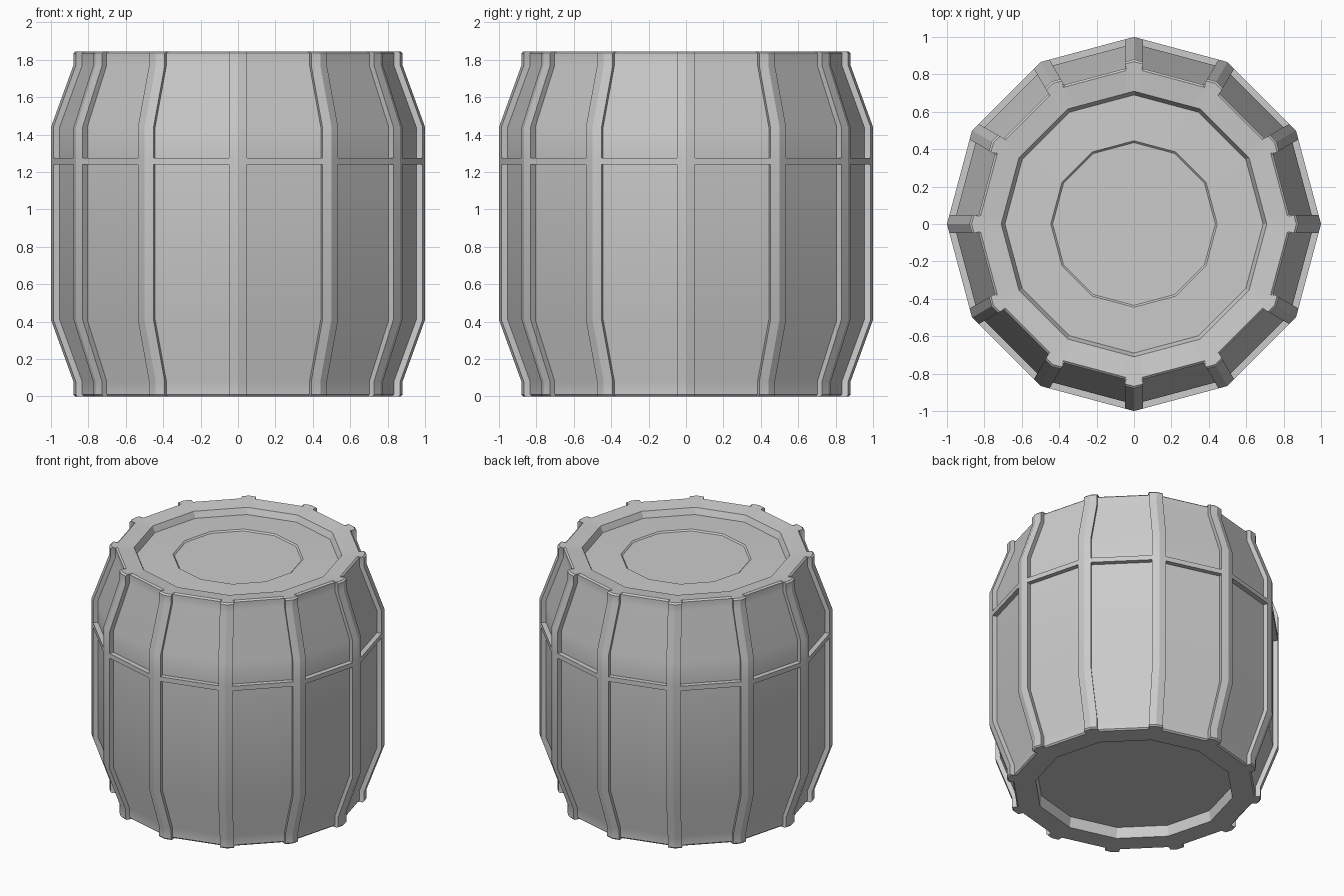
import bpy, bmesh
from math import cos, sin, pi
from mathutils import Vector

if "Cube" in bpy.data.objects:
    bpy.data.objects.remove(bpy.data.objects["Cube"])

SIDES = 12
RIB = 0.05      # half width of a rib, measured along each side
DEEP = 0.035    # how far the stave panels sit behind the ribs


def ring(bm, r, z, recess):
    """12-sided outline: rib corner, rib edge, panel edge, panel edge, rib edge."""
    pts = []
    for k in range(SIDES):
        a, b = 2 * pi * k / SIDES, 2 * pi * (k + 1) / SIDES
        p = Vector((r * cos(a), r * sin(a), z))
        q = Vector((r * cos(b), r * sin(b), z))
        d = (q - p).normalized() * RIB
        n = Vector((cos((a + b) / 2), sin((a + b) / 2), 0)) * recess
        pts += [p, p + d, p + d - n, q - d - n, q - d]
    return [bm.verts.new(v) for v in pts]


def loft(name, levels):
    bm = bmesh.new()
    rings = [ring(bm, *lv) for lv in levels]
    for lo, hi in zip(rings, rings[1:]):
        n = len(lo)
        for i in range(n):
            j = (i + 1) % n
            bm.faces.new((lo[i], lo[j], hi[j], hi[i]))
    bm.faces.new(rings[0][::-1])
    bm.faces.new(rings[-1])
    bmesh.ops.remove_doubles(bm, verts=bm.verts, dist=0.0005)
    bmesh.ops.recalc_face_normals(bm, faces=bm.faces)
    me = bpy.data.meshes.new(name)
    bm.to_mesh(me)
    bm.free()
    ob = bpy.data.objects.new(name, me)
    bpy.context.collection.objects.link(ob)
    bpy.context.view_layer.objects.active = ob
    ob.select_set(True)
    bpy.ops.object.shade_smooth_by_angle(angle=0.44)
    ob.select_set(False)
    return ob


# (radius, height, panel recess) from the underside, up the staves, into the lid
loft("barrel", [
    (0.67, 0.08, 0), (0.68, 0.0, 0),                       # hollow underside
    (0.87, 0.0, DEEP), (0.88, 0.01, DEEP), (0.88, 0.08, DEEP),  # foot
    (1.0, 0.41, DEEP), (1.0, 1.24, DEEP),                  # lower staves
    (1.0, 1.24, 0), (1.0, 1.275, 0),                       # hoop
    (1.0, 1.275, DEEP), (1.0, 1.44, DEEP),                 # upper staves
    (0.88, 1.77, DEEP), (0.88, 1.835, DEEP), (0.868, 1.845, DEEP),
    (0.71, 1.83, 0), (0.69, 1.785, 0),                     # rim
    (0.445, 1.79, 0), (0.435, 1.78, 0),                    # lid
])
